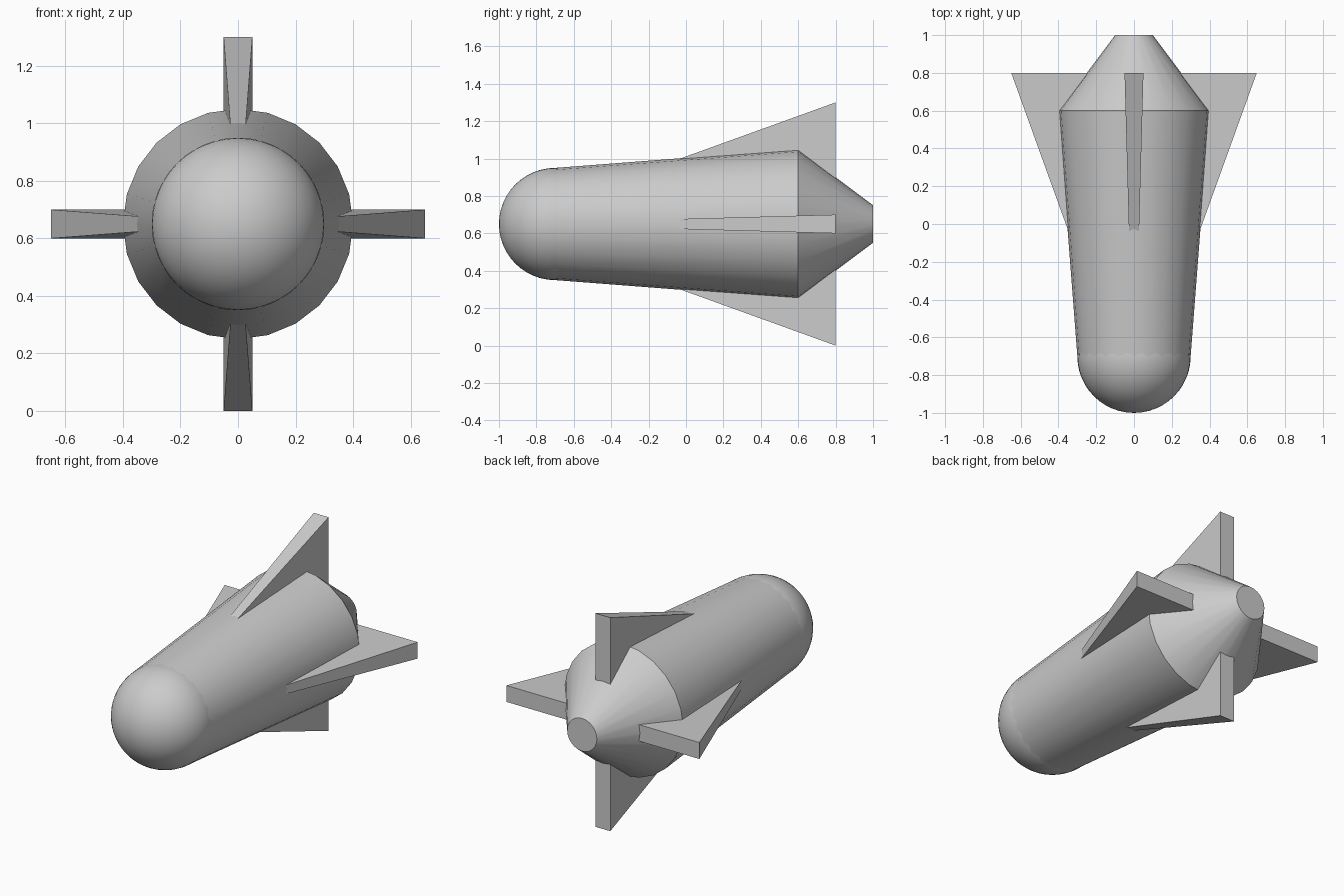
import bpy, bmesh, math

if "Cube" in bpy.data.objects:
    bpy.data.objects.remove(bpy.data.objects["Cube"])

ZC = 0.65     # height of the long axis
SIDES = 24


def make_object(name, bm, smooth=True):
    bmesh.ops.recalc_face_normals(bm, faces=bm.faces)
    mesh = bpy.data.meshes.new(name)
    bm.to_mesh(mesh)
    bm.free()
    ob = bpy.data.objects.new(name, mesh)
    bpy.context.collection.objects.link(ob)
    if smooth:
        bpy.ops.object.select_all(action='DESELECT')
        bpy.context.view_layer.objects.active = ob
        ob.select_set(True)
        bpy.ops.object.shade_smooth_by_angle(angle=math.radians(30))
    return ob


# Hull: tapered tube flaring to the rear, then a short tail cone
bm = bmesh.new()
rings = []
for y, r in [(-0.7, 0.3), (0.6, 0.4), (1.0, 0.1)]:
    angles = [2 * math.pi * i / SIDES for i in range(SIDES)]
    rings.append([bm.verts.new((r * math.cos(a), y, ZC + r * math.sin(a))) for a in angles])
for a, b in zip(rings, rings[1:]):
    for i in range(SIDES):
        j = (i + 1) % SIDES
        bm.faces.new((a[i], a[j], b[j], b[i]))
bm.faces.new(rings[0])
bm.faces.new(rings[-1])
make_object("hull", bm)

# Rounded nose
bpy.ops.mesh.primitive_uv_sphere_add(segments=48, ring_count=24, radius=0.3,
                                     location=(0, -0.7, ZC), rotation=(math.pi / 2, 0, 0))
bpy.context.object.name = "nose"
bpy.ops.object.shade_smooth()


# Fins: two crossed thin pyramids, apex buried at the nose, flat base at the rear
def fin_pair(name, hx, hz):
    bm = bmesh.new()
    tip = bm.verts.new((0, -1.0, ZC))
    base = [bm.verts.new((sx * hx, 0.8, ZC + sz * hz))
            for sx, sz in [(-1, -1), (1, -1), (1, 1), (-1, 1)]]
    bm.faces.new(base)
    for i in range(4):
        bm.faces.new((tip, base[i], base[(i + 1) % 4]))
    make_object(name, bm, smooth=False)


fin_pair("side_fins", 0.65, 0.05)
fin_pair("vertical_fins", 0.05, 0.65)
